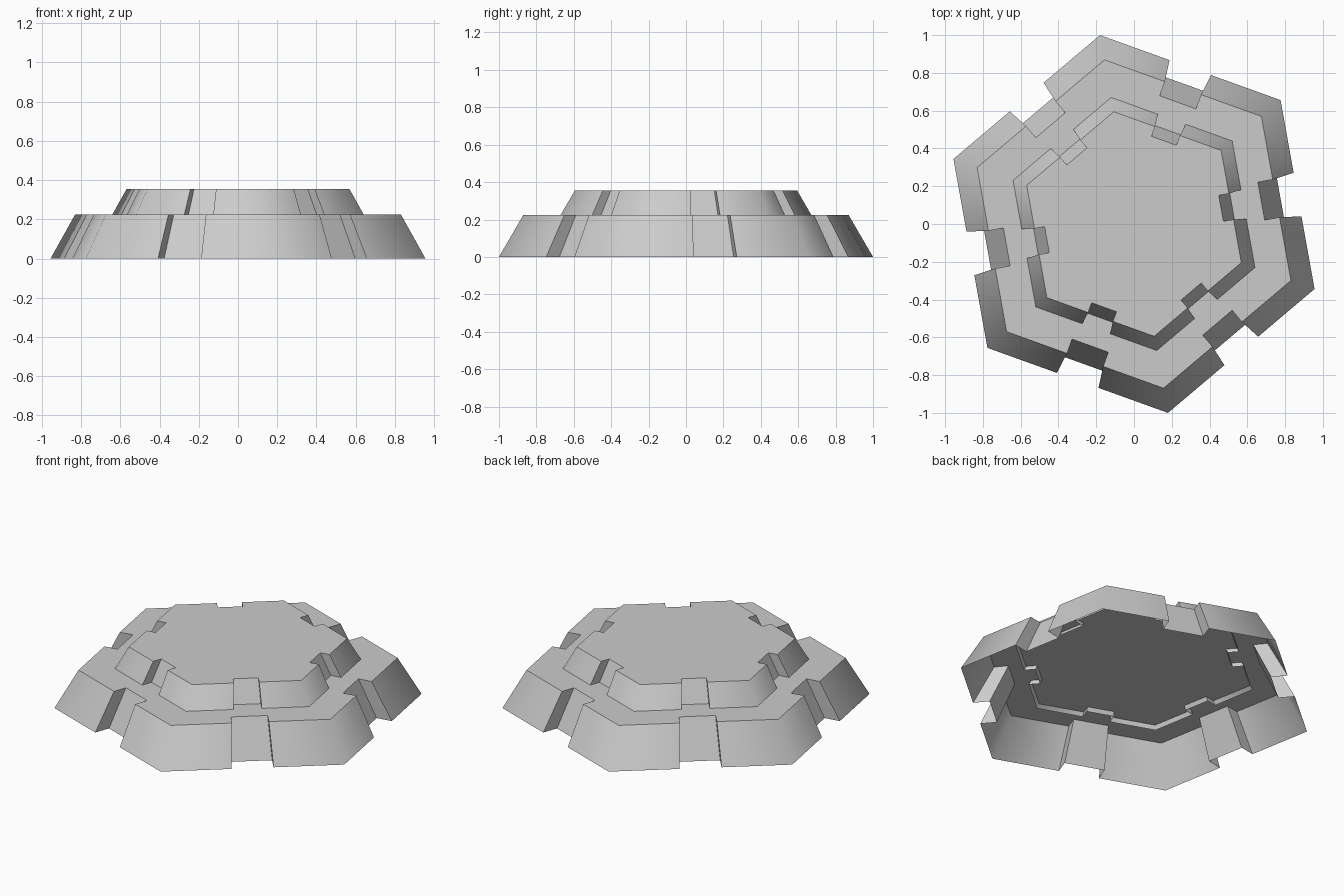
import bpy, bmesh
from math import cos, sin, radians
from mathutils import Vector

cube = bpy.data.objects.get("Cube")
if cube:
    bpy.data.objects.remove(cube, do_unlink=True)

# Plain grey finish
grey = bpy.data.materials.new("stone_grey")
grey.use_nodes = True
colour = (0.6, 0.6, 0.6, 1)
grey.diffuse_color = colour
grey.node_tree.nodes["Principled BSDF"].inputs["Base Color"].default_value = colour

TURN = 40.2          # angle of the first hexagon corner
RADIUS = 1.016
TOP_RATIO = 0.869    # rim size relative to the foot
HEIGHT = 0.225
NOTCH_WIDTH = 0.133  # half width of a notch relative to the side's distance
NOTCH_DEPTH = 0.895  # notch floor relative to the side's distance


def notched_hexagon(radius, z):
    """Hexagon outline with a parallel-sided notch in the middle of each side."""
    points = []
    for side in range(6):
        corner = radians(TURN + 60 * side)
        middle = corner + radians(30)
        points.append(Vector((radius * cos(corner), radius * sin(corner), z)))
        out = Vector((cos(middle), sin(middle), 0))
        along = Vector((-sin(middle), cos(middle), 0))
        apothem = radius * cos(radians(30))
        for sign, depth in ((-1, 1), (-1, NOTCH_DEPTH), (1, NOTCH_DEPTH), (1, 1)):
            p = (out * depth + along * sign * NOTCH_WIDTH) * apothem
            p.z = z
            points.append(p)
    return points


def add_tier(name, scale, foot):
    """Sloped tier with a flat top, open underneath."""
    bm = bmesh.new()
    low = [bm.verts.new(p) for p in notched_hexagon(RADIUS * scale, foot)]
    high = [bm.verts.new(p) for p in
            notched_hexagon(RADIUS * TOP_RATIO * scale, foot + HEIGHT * scale)]
    for i in range(len(low)):
        j = (i + 1) % len(low)
        bm.faces.new((low[i], low[j], high[j], high[i]))
    bm.faces.new(high)
    mesh = bpy.data.meshes.new(name)
    bm.to_mesh(mesh)
    bm.free()
    mesh.materials.append(grey)
    tier = bpy.data.objects.new(name, mesh)
    bpy.context.collection.objects.link(tier)
    # Soft hexagon corners, crisp rims and notches
    bpy.ops.object.select_all(action="DESELECT")
    tier.select_set(True)
    bpy.context.view_layer.objects.active = tier
    bpy.ops.object.shade_smooth_by_angle(angle=radians(57))


# The upper tier is a smaller copy sunk slightly into the lower one
add_tier("lower_tier", 1, 0)
add_tier("upper_tier", 0.684, 0.201)
